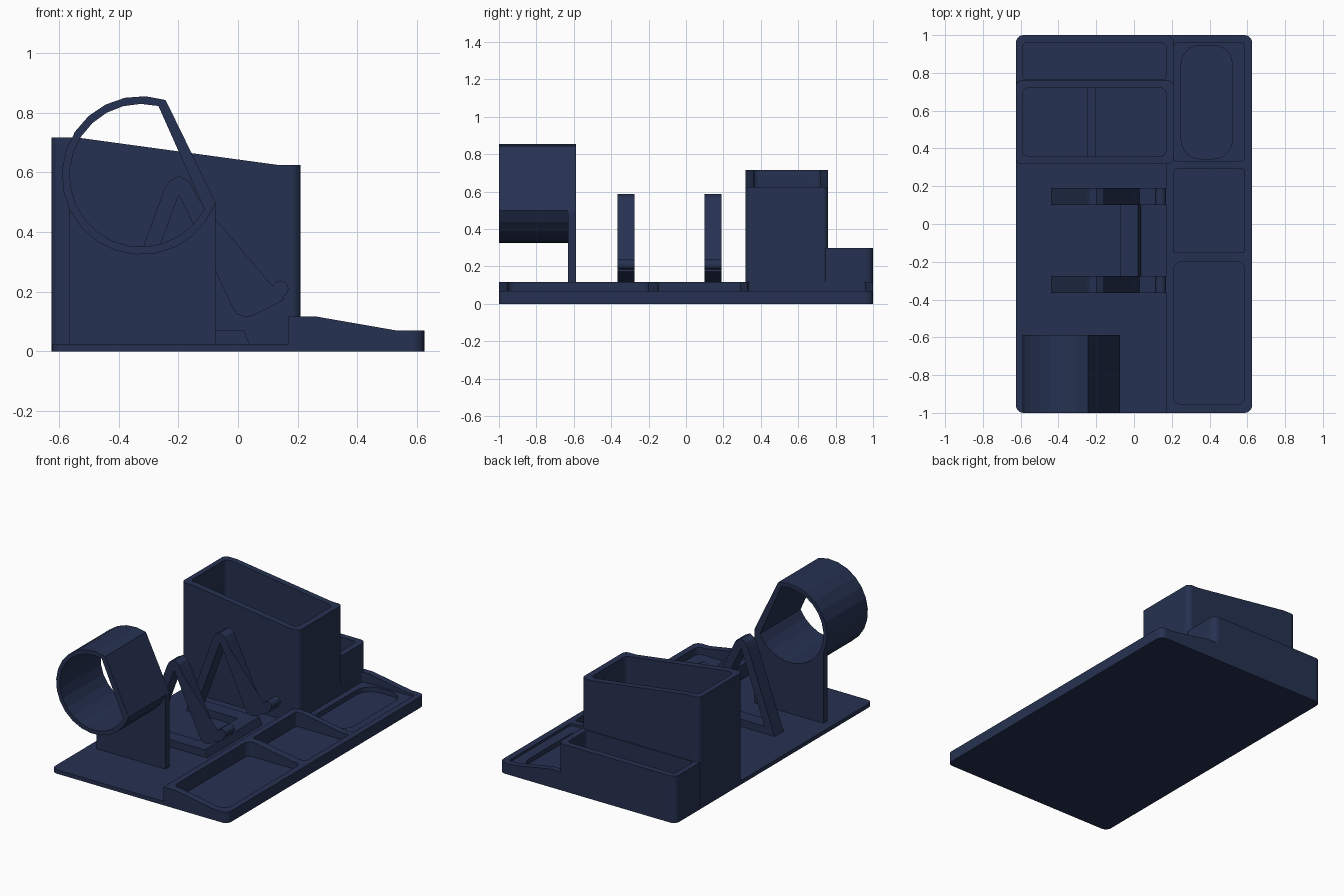
import bpy, bmesh
from math import sin, cos, radians
from mathutils import Vector

if "Cube" in bpy.data.objects:
    bpy.data.objects.remove(bpy.data.objects["Cube"])

navy = bpy.data.materials.new("navy plastic")
navy.diffuse_color = (0.019, 0.031, 0.082, 1)
navy.use_nodes = True
navy.node_tree.nodes["Principled BSDF"].inputs["Base Color"].default_value = navy.diffuse_color


def finish(bm, name):
    bmesh.ops.recalc_face_normals(bm, faces=bm.faces[:])
    me = bpy.data.meshes.new(name)
    bm.to_mesh(me)
    bm.free()
    me.materials.append(navy)
    ob = bpy.data.objects.new(name, me)
    bpy.context.collection.objects.link(ob)
    return ob


def extrude(bm, pts, vec):
    """Solid from a planar outline of 3D points."""
    f = bm.faces.new([bm.verts.new(p) for p in pts])
    r = bmesh.ops.extrude_face_region(bm, geom=[f], use_keep_orig=True)
    vs = [g for g in r["geom"] if isinstance(g, bmesh.types.BMVert)]
    bmesh.ops.translate(bm, verts=vs, vec=vec)


def prism(bm, xz, y0, y1):
    extrude(bm, [(x, y0, z) for x, z in xz], (0, y1 - y0, 0))


def side_prism(name, xz, y0, y1):
    bm = bmesh.new()
    prism(bm, xz, y0, y1)
    return finish(bm, name)


def arc(cx, cz, r, a0, a1, n):
    return [(cx + r * cos(radians(a0 + (a1 - a0) * i / n)),
             cz + r * sin(radians(a0 + (a1 - a0) * i / n))) for i in range(n + 1)]


def rounded_block(name, x0, x1, y0, y1, z0, z1, r):
    pts = []
    for cx, cy, a in ((x1 - r, y1 - r, 0), (x0 + r, y1 - r, 90),
                      (x0 + r, y0 + r, 180), (x1 - r, y0 + r, 270)):
        pts += arc(cx, cy, r, a, a + 90, 6)
    bm = bmesh.new()
    extrude(bm, [(x, y, z0) for x, y in pts], (0, 0, z1 - z0))
    return finish(bm, name)


def boolean(ob, cutter, op='DIFFERENCE'):
    m = ob.modifiers.new("cut", 'BOOLEAN')
    m.operation, m.solver, m.object = op, 'EXACT', cutter
    me = bpy.data.meshes.new_from_object(
        ob.evaluated_get(bpy.context.evaluated_depsgraph_get()))
    ob.modifiers.clear()
    ob.data = me
    bpy.data.objects.remove(cutter)


def ribbon(bm, path, w, y0, y1):
    """Strip of half width w along an x-z path."""
    p = [Vector(q) for q in path]
    left, right = [], []
    for i, q in enumerate(p):
        a = (q - p[i - 1]).normalized() if i else (p[1] - q).normalized()
        b = (p[i + 1] - q).normalized() if i < len(p) - 1 else a
        t = (a + b).normalized()
        n = Vector((-t.y, t.x)) * (w / max(t.dot(a), 0.5))
        left.append(q + n)
        right.append(q - n)
    prism(bm, [tuple(v) for v in left + right[::-1]], y0, y1)


# Base plate with the sloped tray along the right side
base = side_prism("base_and_tray", [(-.625, 0), (.625, 0), (.625, .07), (.53, .07),
                  (.26, .117), (.17, .117), (.17, .025), (-.625, .025)], -1.01, 1.01)
boolean(base, rounded_block("outline", -.625, .625, -1, 1, -.1, .5, .04), 'INTERSECT')
for x0, x1, y0, y1, z, r in ((.21, .585, -.955, -.2, .025, .04),
                             (.21, .585, -.15, .29, .025, .01),
                             (.21, .585, .33, .96, .055, .02),
                             (.25, .52, .345, .945, .025, .1)):
    boolean(base, rounded_block("pocket", x0, x1, y0, y1, z, .5, r))

# Tall box with sloped rim and a low inner divider
box = rounded_block("tall_box", -.625, .21, .318, .76, .02, 1, .03)
boolean(box, side_prism("rim_shape", [(-.8, -.1), (.4, -.1), (.4, .625), (.135, .625),
                        (-.54, .717), (-.8, .717)], .2, .9), 'INTERSECT')
boolean(box, rounded_block("pocket", -.59, .17, .36, .72, .03, 1.2, .03))
side_prism("box_divider", [(-.245, .025), (-.2, .025), (-.2, .3), (-.245, .3)], .35, .73)

# Low box at the back
low = rounded_block("back_box", -.625, .21, .725, 1, .02, .3, .04)
boolean(low, rounded_block("pocket", -.59, .17, .765, .96, .03, .5, .025))

# Two zigzag stands on foot rails, joined by a cross bar
foot = [(.04, .02), (.02, .072)]
path = [(-.413, .015), (-.224, .532), (-.213, .551), (-.198, .559), (-.183, .551),
        (-.172, .532), (.002, .165), (.012, .147), (.027, .141), (.045, .146), (.143, .196)]
for name, y0, y1 in (("front_stand", -.365, -.275), ("back_stand", .1, .19)):
    bm = bmesh.new()
    ribbon(bm, path, .026, y0, y1)
    prism(bm, arc(.142, .21, .027, 0, 345, 23), y0, y1)
    prism(bm, foot + [(-.393, .072), (-.43, .02)], y0, y1)
    finish(bm, name)
side_prism("stand_cross_bar", foot + [(-.075, .072), (-.075, .02)], -.28, .105)

# Round holder with one flat side
outer = arc(-.325, .59, .266, 72, 340, 18)
inner = arc(-.325, .59, .24, 76, 332, 18)
bm = bmesh.new()
rings = [[bm.verts.new((x, y, z)) for x, z in loop]
         for loop, y in ((outer, -1), (outer, -.587), (inner, -.587), (inner, -1))]
n = len(outer)
for k in range(4):
    a, b = rings[k], rings[(k + 1) % 4]
    for i in range(n):
        j = (i + 1) % n
        bm.faces.new((a[i], a[j], b[j], b[i]))
finish(bm, "ring_holder")

# Upright plate carrying the ring
edge = [p for p in outer if p[1] < .505 and p[0] > -.56]
side_prism("ring_support", [(-.565, .48), (-.565, .02), (-.075, .02)] + edge[::-1], -.63, -.587)
